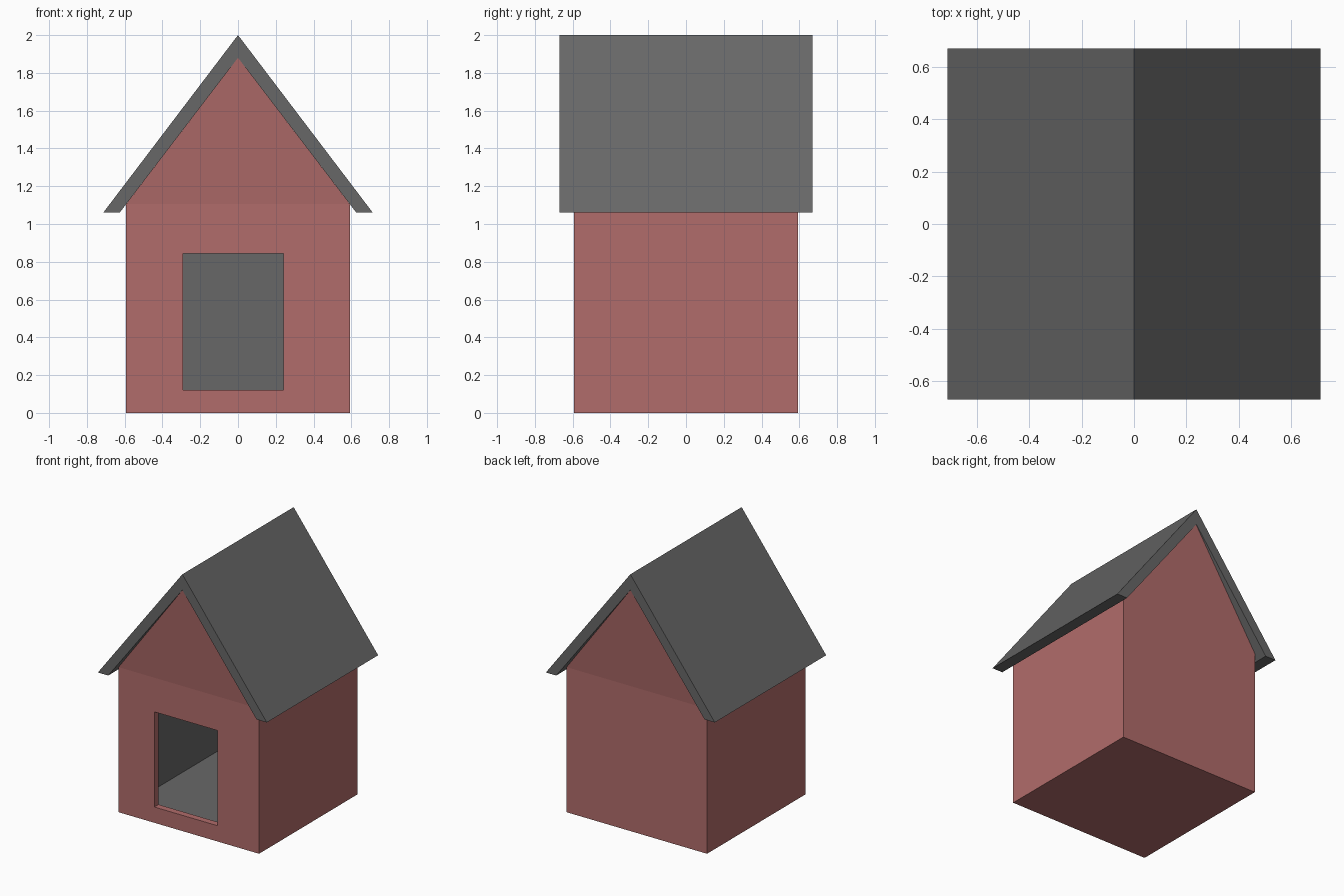
import bpy
import bmesh

if "Cube" in bpy.data.objects:
    bpy.data.objects.remove(bpy.data.objects["Cube"])


def paint(name, color):
    mat = bpy.data.materials.new(name)
    mat.diffuse_color = (*color, 1)
    mat.use_nodes = True
    mat.node_tree.nodes["Principled BSDF"].inputs["Base Color"].default_value = mat.diffuse_color
    return mat


red = paint("red_paint", (0.44, 0.15, 0.145))
grey = paint("dark_grey", (0.137, 0.137, 0.137))


def prism(name, profile, depth, mats, index=0, lean=None):
    """Extrude an x-z profile over the y range depth = (y0, y1).
    lean = (eave height, offset) tips both gable peaks outward."""
    y0, y1 = depth
    bm = bmesh.new()
    face = bm.faces.new([bm.verts.new((x, y0, z)) for x, z in profile])
    ext = bmesh.ops.extrude_face_region(bm, geom=[face])["geom"]
    verts = [v for v in ext if isinstance(v, bmesh.types.BMVert)]
    bmesh.ops.translate(bm, verts=verts, vec=(0, y1 - y0, 0))
    if lean:
        eave, offset = lean
        # crease each end at the eaves, then push the peak out
        for side in (-1, 1):
            pair = [v for v in bm.verts
                    if abs(v.co.z - eave) < 1e-4 and v.co.y * side > 0]
            bmesh.ops.connect_verts(bm, verts=pair)
        for v in bm.verts:
            if v.co.z > eave + 1e-3:
                v.co.y += offset if v.co.y > 0 else -offset
    bmesh.ops.recalc_face_normals(bm, faces=bm.faces)
    mesh = bpy.data.meshes.new(name)
    bm.to_mesh(mesh)
    bm.free()
    for m in mats:
        mesh.materials.append(m)
    for p in mesh.polygons:
        p.material_index = index
    obj = bpy.data.objects.new(name, mesh)
    bpy.context.collection.objects.link(obj)
    return obj


def mirrored(half):
    """Complete a right-hand half profile across x = 0."""
    return half + [(-x, z) for x, z in reversed(half) if x > 0]


def cut(target, cutter):
    mod = target.modifiers.new(cutter.name, "BOOLEAN")
    mod.object = cutter
    mod.operation = "DIFFERENCE"
    mod.solver = "EXACT"
    cutter.hide_render = True
    cutter.hide_set(True)


# Walls: shell with outward-leaning gables, red outside and grey inside
slots = (red, grey)
walls = prism("walls", mirrored([(0.592, 0), (0.592, 1.105), (0, 1.88)]),
              (-0.592, 0.592), slots, lean=(1.105, 0.075))
cavity = prism("cavity_cutter",
               mirrored([(0.542, 0.05), (0.542, 1.085), (0, 1.797)]),
               (-0.542, 0.542), slots, 1, lean=(1.085, 0.075))
cut(walls, cavity)

# Doorway: slightly off centre, through the front wall only
door = prism("doorway_cutter",
             [(-0.29, 0.12), (0.24, 0.12), (0.24, 0.845), (-0.29, 0.845)],
             (-0.8, -0.3), slots)
cut(walls, door)

# Roof: folded slab resting on the gables
prism("roof", [(0, 2), (0.712, 1.062), (0.625, 1.062), (0, 1.88),
               (-0.625, 1.062), (-0.712, 1.062)], (-0.67, 0.67), (grey,))
